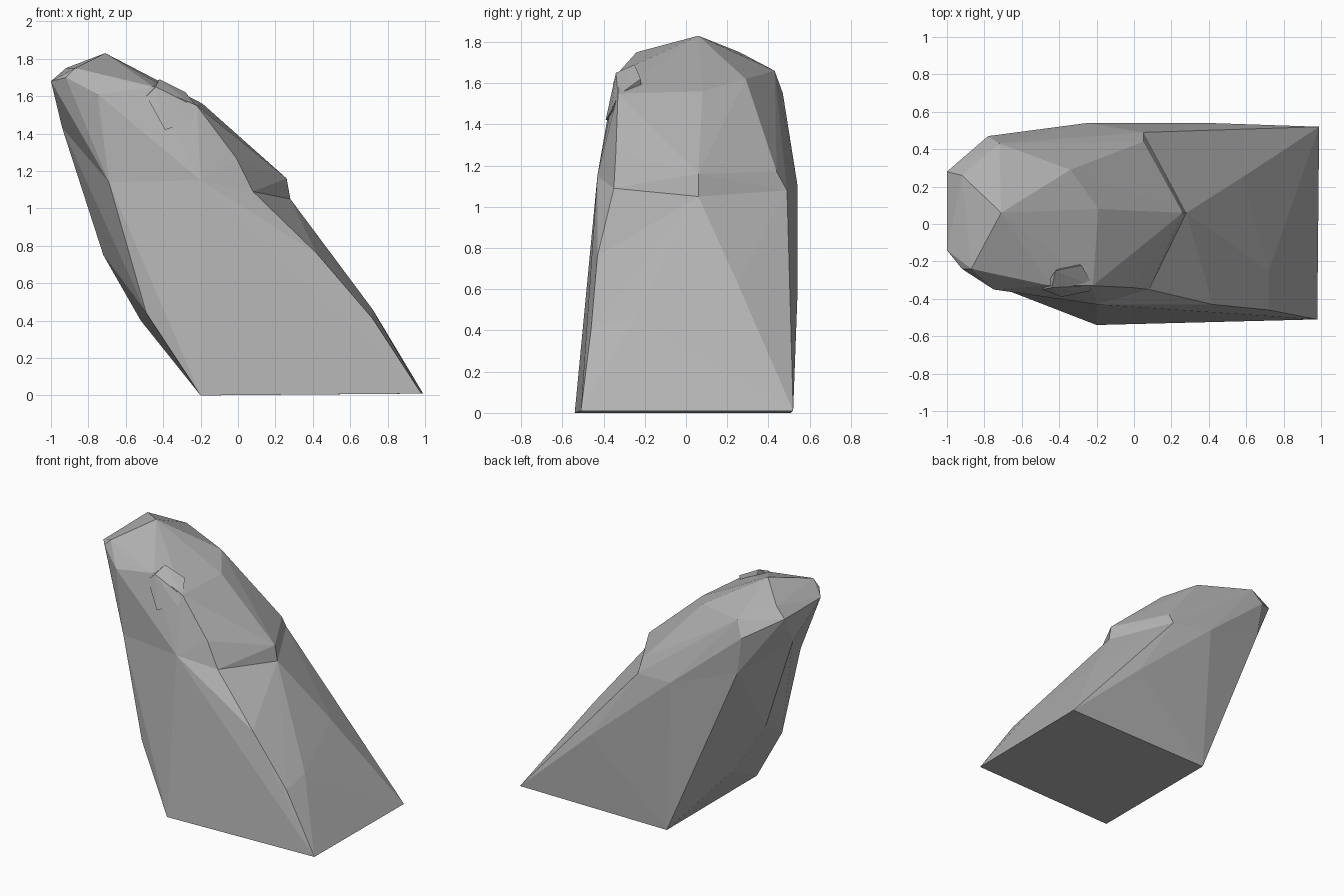
import bpy
import bmesh

default_cube = bpy.data.objects.get("Cube")
if default_cube:
    bpy.data.objects.remove(default_cube, do_unlink=True)


def make_material(name, colour):
    material = bpy.data.materials.new(name)
    material.use_nodes = True
    material.diffuse_color = colour
    shader = material.node_tree.nodes["Principled BSDF"]
    shader.inputs["Base Color"].default_value = colour
    shader.inputs["Roughness"].default_value = 0.9
    return material


def make_chunk(name, corners, material):
    """Wrap a faceted stone surface around its corner points."""
    bm = bmesh.new()
    for corner in corners:
        bm.verts.new(corner)
    hull = bmesh.ops.convex_hull(bm, input=bm.verts)
    leftovers = set(hull["geom_interior"]) | set(hull["geom_unused"])
    loose = [item for item in leftovers if isinstance(item, bmesh.types.BMVert)]
    bmesh.ops.delete(bm, geom=loose, context='VERTS')
    bmesh.ops.recalc_face_normals(bm, faces=bm.faces)
    mesh = bpy.data.meshes.new(name)
    bm.to_mesh(mesh)
    bm.free()
    mesh.materials.append(material)
    chunk = bpy.data.objects.new(name, mesh)
    bpy.context.collection.objects.link(chunk)
    return chunk


stone = make_material("stone grey", (0.45, 0.45, 0.45, 1.0))

# Ring of corners where the base and the leaning top meet
waist = [
    (.28, .06, 1.05), (.08, -.35, 1.09), (-.2, -.43, 1.15), (-.69, -.35, 1.14),
    (-.94, .1, 1.43), (-.74, .46, 1.28), (-.25, .54, 1.11), (.05, .49, 1.08),
]

# Wide foot and the slopes rising from it
foot = [(.98, -.51, .01), (.99, .52, .01), (-.2, .51, 0), (-.2, -.54, 0)]
slopes = [
    (.72, -.25, .46), (.72, -.46, .41), (.42, -.43, .76), (.58, .25, .63),
    (.4, .54, .55), (-.45, .47, .75), (-.52, .2, .4), (-.72, .1, .75),
    (-.49, -.42, .44),
]
make_chunk("lower_rock", foot + slopes + waist, stone)

# Ledge above the waist, rim of the top and its peak
ledge = [(.26, .06, 1.16), (.05, .44, 1.17), (-.01, -.34, 1.27), (0, -.1, 1.36)]
rim = [
    (-.19, .08, 1.56), (-.22, -.33, 1.55), (-.45, -.33, 1.65), (-.75, -.35, 1.61),
    (-.7, -.3, 1.68), (-.87, -.24, 1.75), (-.92, -.24, 1.7), (-1, -.14, 1.68),
    (-1, .28, 1.68), (-.92, .26, 1.75), (-.78, .47, 1.55), (-.72, .43, 1.66),
    (-.34, .29, 1.62),
]
peak = [(-.71, .06, 1.83)]
make_chunk("upper_rock", waist + ledge + rim + peak, stone)

# Small stone lodged in the front rim
pebble = [
    (-.42, -.25, 1.69), (-.49, -.35, 1.6), (-.39, -.39, 1.42), (-.24, -.36, 1.47),
    (-.22, -.33, 1.54), (-.28, -.22, 1.62), (-.44, -.34, 1.65), (-.35, -.2, 1.45),
]
make_chunk("rim_pebble", pebble, stone)
